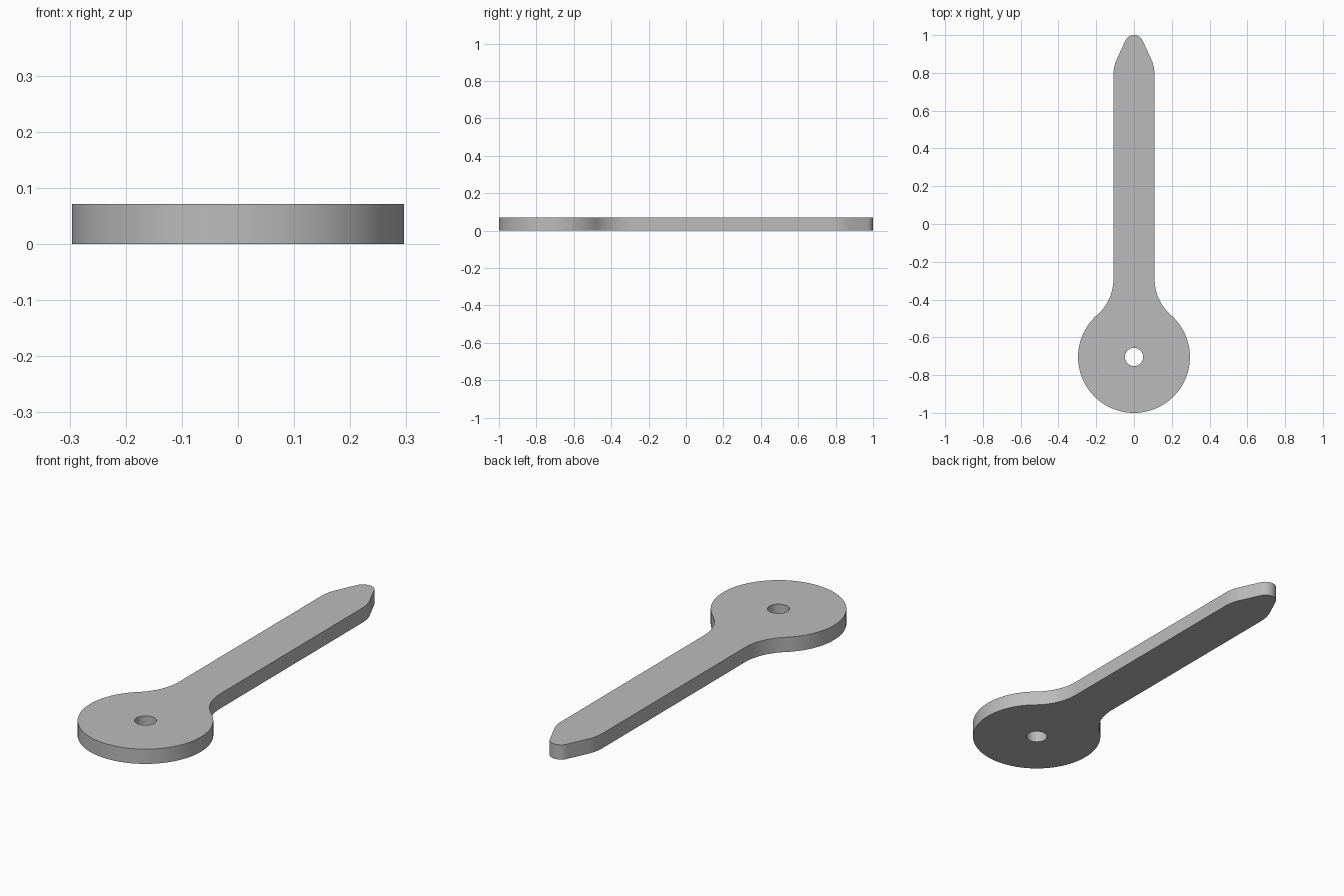
import bpy, bmesh
from math import sin, cos, radians, hypot, acos, asin

if "Cube" in bpy.data.objects:
    bpy.data.objects.remove(bpy.data.objects["Cube"], do_unlink=True)

THICK = 0.071
HEAD_R, HEAD_Y = 0.296, -0.704
HOLE_R = 0.048
HALF_W = 0.109
FILLET_R = 0.25
SHOULDER_R, SHOULDER_Y = 0.2, 0.79
TAPER = radians(25)


def arc(cx, cy, r, start, end, n):
    """Points along an arc, both ends included (angles in radians)."""
    angles = [start + (end - start) * i / n for i in range(n + 1)]
    return [(cx + r * cos(a), cy + r * sin(a)) for a in angles]


# Neck fillet tangent to the round head and the straight shaft
fx = HALF_W + FILLET_R
reach = HEAD_R + FILLET_R
join = acos(fx / reach)
fy = HEAD_Y + reach * sin(join)

# Rounded tip tangent to the tapered edge
sx = HALF_W - SHOULDER_R
offset = sx * cos(TAPER) + SHOULDER_Y * sin(TAPER) + SHOULDER_R
tip_r = (offset - sin(TAPER)) / (1 - sin(TAPER))

# Right half of the outline, from the bottom of the head to the tip
half = arc(0, HEAD_Y, HEAD_R, radians(-90), join, 40)
half += arc(fx, fy, FILLET_R, radians(180) + join, radians(180), 16)[1:]
half += arc(sx, SHOULDER_Y, SHOULDER_R, 0, TAPER, 8)
half += arc(0, 1 - tip_r, tip_r, TAPER, radians(90), 12)
outline = half + [(-x, y) for x, y in reversed(half[1:-1])]
hole = arc(0, HEAD_Y, HOLE_R, 0, radians(360), 48)[:-1]

# Fill the outline around the hole and extrude it to a plate
bm = bmesh.new()
for loop in (outline, hole):
    verts = [bm.verts.new((x, y, 0)) for x, y in loop]
    for i, v in enumerate(verts):
        bm.edges.new((v, verts[i - 1]))
bmesh.ops.triangle_fill(bm, edges=bm.edges[:], use_beauty=True)
top = bmesh.ops.extrude_face_region(bm, geom=bm.faces[:], use_keep_orig=True)
bmesh.ops.translate(bm, vec=(0, 0, THICK),
                    verts=[g for g in top["geom"] if isinstance(g, bmesh.types.BMVert)])
bmesh.ops.recalc_face_normals(bm, faces=bm.faces[:])
bmesh.ops.dissolve_limit(bm, angle_limit=radians(0.1), verts=[],
                         edges=[e for e in bm.edges if all(abs(f.normal.z) > 0.9 for f in e.link_faces)])

mesh = bpy.data.meshes.new("pointer_plate")
bm.to_mesh(mesh)
bm.free()
plate = bpy.data.objects.new("pointer_plate", mesh)
bpy.context.collection.objects.link(plate)

# Plain grey finish
grey = bpy.data.materials.new("plain_grey")
grey.use_nodes = True
colour = (0.5, 0.5, 0.5, 1)
grey.diffuse_color = colour
grey.node_tree.nodes["Principled BSDF"].inputs["Base Color"].default_value = colour
mesh.materials.append(grey)

bpy.context.view_layer.objects.active = plate
plate.select_set(True)
bpy.ops.object.shade_smooth_by_angle(angle=radians(30))
